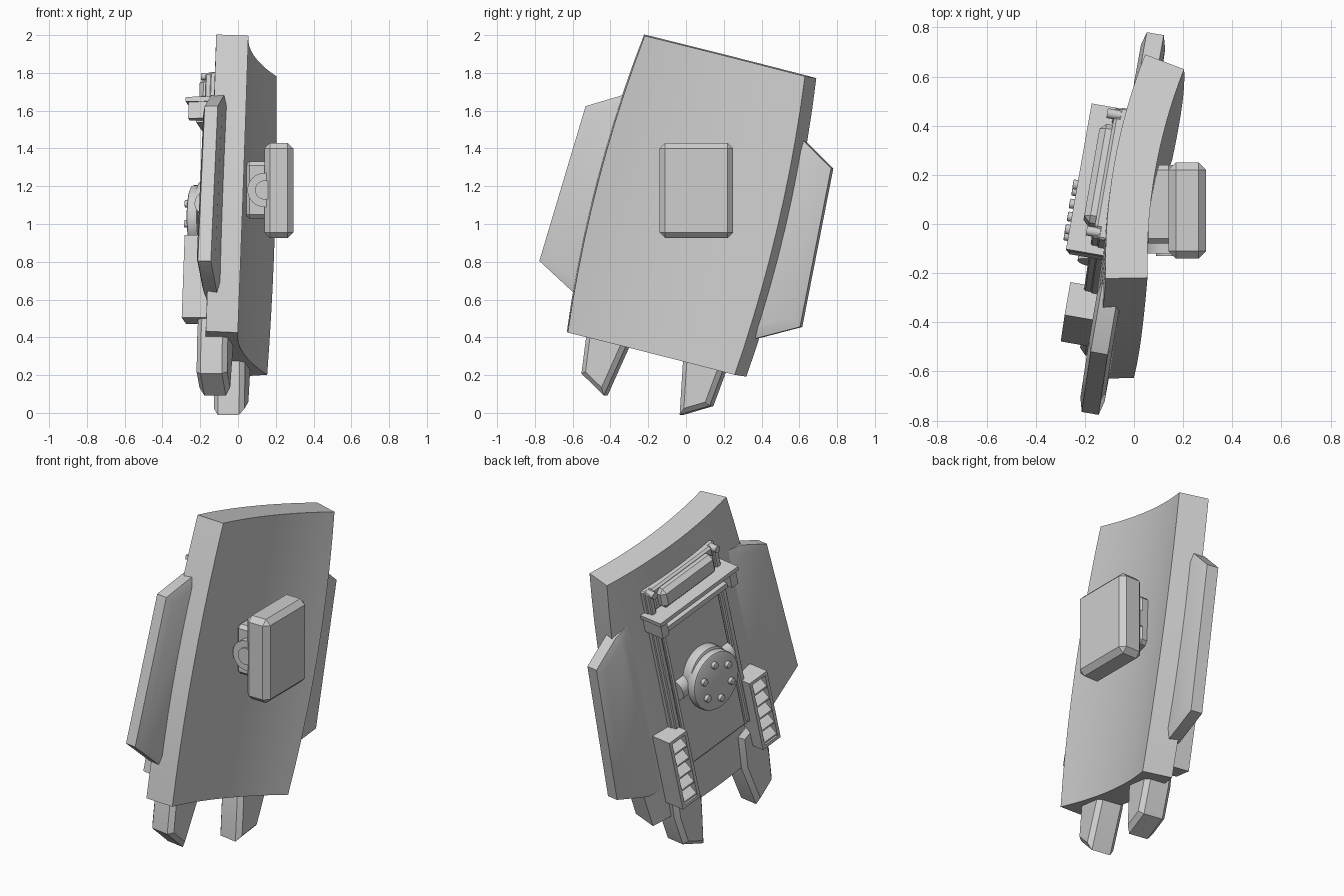
import bpy, bmesh, math
from mathutils import Matrix, Vector

cube = bpy.data.objects.get("Cube")
if cube:
    bpy.data.objects.remove(cube, do_unlink=True)

# Single grey material
grey = bpy.data.materials.new("plain_grey")
grey.use_nodes = True
colour = (0.62, 0.62, 0.62, 1)
grey.diffuse_color = colour
grey.node_tree.nodes["Principled BSDF"].inputs["Base Color"].default_value = colour

# Leaning frame of the shield: u across, v up, w towards the arm mount
U = Vector((0.168, 0.956, -0.242)).normalized()
V = Vector((0.037, 0.2525, 0.967))
V = (V - U * V.dot(U)).normalized()
W = U.cross(V)
FRAME = Matrix((U, V, W)).transposed().to_4x4()
FRAME.translation = (-0.065, 0.04, 1.10)
WORLD = Matrix.Identity(4)


def finish(name, bm, frame=FRAME, bevel=0):
    bmesh.ops.recalc_face_normals(bm, faces=bm.faces)
    if bevel:
        bmesh.ops.bevel(bm, geom=list(bm.edges), offset=bevel, segments=1,
                        affect='EDGES', profile=0.5)
    mesh = bpy.data.meshes.new(name)
    bm.to_mesh(mesh)
    bm.free()
    mesh.materials.append(grey)
    ob = bpy.data.objects.new(name, mesh)
    bpy.context.collection.objects.link(ob)
    ob.matrix_world = frame
    bpy.ops.object.select_all(action='DESELECT')
    ob.select_set(True)
    bpy.context.view_layer.objects.active = ob
    bpy.ops.object.shade_smooth_by_angle(angle=math.radians(28))


def box(name, u, v, w, bevel=0, frame=FRAME):
    bm = bmesh.new()
    bmesh.ops.create_cube(bm, size=1)
    for p in bm.verts:
        p.co = [(a + b) / 2 + c * (b - a) for c, (a, b) in zip(p.co, (u, v, w))]
    finish(name, bm, frame, bevel)


def cylinder(name, centre, radius, depth, axis='Z', bevel=0, frame=FRAME, sides=32):
    bm = bmesh.new()
    bmesh.ops.create_cone(bm, cap_ends=True, segments=sides, radius1=radius,
                          radius2=radius, depth=depth)
    if bevel:
        rims = [e for e in bm.edges if abs(e.verts[0].co.z - e.verts[1].co.z) < 1e-5]
        bmesh.ops.bevel(bm, geom=rims, offset=bevel, segments=2, affect='EDGES', profile=0.5)
    if axis != 'Z':
        turn = Matrix.Rotation(math.pi / 2, 3, 'Y' if axis == 'X' else 'X')
        bmesh.ops.rotate(bm, verts=bm.verts, matrix=turn)
    bmesh.ops.translate(bm, verts=bm.verts, vec=centre)
    finish(name, bm, frame)


def prism(name, outline, w0, w1, inset=0, rise=0):
    # Straight-sided slab; both caps may taper inwards by inset over rise
    bm = bmesh.new()
    base = bm.faces.new([bm.verts.new((u, v, w0)) for u, v in outline])
    new = bmesh.ops.extrude_face_region(bm, geom=[base])["geom"]
    for p in new:
        if isinstance(p, bmesh.types.BMVert):
            p.co.z = w1
    bmesh.ops.recalc_face_normals(bm, faces=bm.faces)
    if inset:
        caps = [f for f in bm.faces if abs(f.normal.z) > 0.9]
        bmesh.ops.inset_individual(bm, faces=caps, thickness=inset, depth=rise,
                                   use_even_offset=True)
    finish(name, bm)


# Curved shield slab with gently bowed sides
RADIUS, SAG, THICK = 2.44, 0.045, 0.17
bm = bmesh.new()
bmesh.ops.create_grid(bm, x_segments=16, y_segments=10, size=1)
for p in bm.verts:
    half = 0.534 - 0.047 * p.co.y ** 2 - 0.01 * p.co.y
    a = p.co.x * math.asin(half / RADIUS)
    p.co = (RADIUS * math.sin(a), 0.812 * p.co.y, RADIUS * (1 - math.cos(a)) - SAG)
for p in bmesh.ops.extrude_face_region(bm, geom=list(bm.faces))["geom"]:
    if isinstance(p, bmesh.types.BMVert):
        to_axis = Vector((-p.co.x, 0, RADIUS - SAG - p.co.z)).normalized()
        p.co += to_axis * THICK
finish("shield_slab", bm)

# Side wings, lower prongs and vent boxes, mirrored across the shield
LOW, HIGH, FRONT = -0.71, -0.26, -0.145
for s, side in ((1, "rear"), (-1, "fore")):

    def span(a, b):
        return sorted((s * a, s * b))

    wing = [(0.40, 0.50), (0.50, 0.475), (0.68, 0.37), (0.722, -0.485), (0.50, -0.605), (0.40, -0.62)]
    prism(side + "_wing", [(s * u, v) for u, v in wing], -0.01, 0.06, 0.05, 0.015)
    prong = [(0.18, -0.62), (0.36, -0.56), (0.377, -0.82), (0.355, -1.008), (0.21, -1.092), (0.16, -0.82)]
    prism(side + "_prong", [(s * u, v) for u, v in prong], -0.04, 0.075, 0.025, 0.025)

    # Vent: back plate, frame bars and slanted slats
    box(side + "_vent_back", span(0.25, 0.39), (LOW, HIGH), (-0.08, 0))
    for a, b in ((0.25, 0.27), (0.37, 0.39)):
        box(side + "_vent_side", span(a, b), (LOW, HIGH), (FRONT, -0.07))
    for a, b in ((LOW, LOW + 0.02), (HIGH - 0.02, HIGH)):
        box(side + "_vent_end", span(0.26, 0.38), (a, b), (FRONT, -0.07))
    for i in range(5):
        v = LOW + 0.025 + i * 0.081
        bm = bmesh.new()
        ends = [[bm.verts.new((u, v + dv, w)) for dv, w in
                 ((0, -0.14), (0.01, -0.14), (0.07, -0.078), (0, -0.078))]
                for u in span(0.265, 0.375)]
        bm.faces.new(ends[0])
        bm.faces.new(ends[1])
        for k in range(4):
            n = (k + 1) % 4
            bm.faces.new((ends[0][k], ends[0][n], ends[1][n], ends[1][k]))
        finish(side + "_vent_slat", bm)

    # Long rail beside the panel, end block of the tray and corner stub
    box(side + "_panel_rail", span(0.24, 0.275), (-0.54, 0.65), (-0.085, 0), 0.006)
    box(side + "_tray_end", span(0.25, 0.30), (0.40, 0.495), (-0.165, 0))
    cylinder(side + "_corner_stub", (s * 0.25, 0.64, -0.07), 0.02, 0.08, sides=16)

# Equipment panel
box("panel_base", (-0.28, 0.28), (-0.56, 0.66), (-0.06, 0), 0.008)
box("panel_plate", (-0.22, 0.22), (-0.54, 0.41), (-0.08, -0.03), 0.008)

# Tray and bed roll on its backing plate
box("tray_shelf", (-0.31, 0.31), (0.49, 0.515), (-0.18, 0))
box("tray_bar", (-0.25, 0.25), (0.39, 0.42), (-0.13, 0))
box("roll_backing", (-0.24, 0.24), (0.52, 0.66), (-0.08, -0.03), 0.012)
box("bed_roll", (-0.21, 0.21), (0.52, 0.645), (-0.13, -0.02), 0.025)

# Bolted hub on a cross drum
cylinder("cross_drum", (0, -0.04, -0.065), 0.065, 0.42, 'X')
cylinder("hub_collar", (0, -0.03, -0.10), 0.155, 0.08, bevel=0.01)
cylinder("hub_disc", (0, -0.07, -0.15), 0.175, 0.06, bevel=0.015)
for i in range(6):
    a = math.radians(60 * i + 30)
    spot = (0.11 * math.cos(a), -0.07 + 0.11 * math.sin(a), -0.187)
    cylinder("hub_bolt", spot, 0.02, 0.03, bevel=0.004, sides=16)

# Arm mount on the hollow side, square to the world
box("mount_pad", (0.14, 0.293), (-0.14, 0.25), (0.925, 1.43), 0.03, WORLD)
box("mount_block", (0.04, 0.16), (-0.08, 0.24), (1.03, 1.33), 0.02, WORLD)
cylinder("mount_pivot", (0.14, 0.055, 1.18), 0.09, 0.35, 'Y', frame=WORLD)
cylinder("pivot_boss", (0.14, 0.055, 1.18), 0.05, 0.37, 'Y', frame=WORLD)
